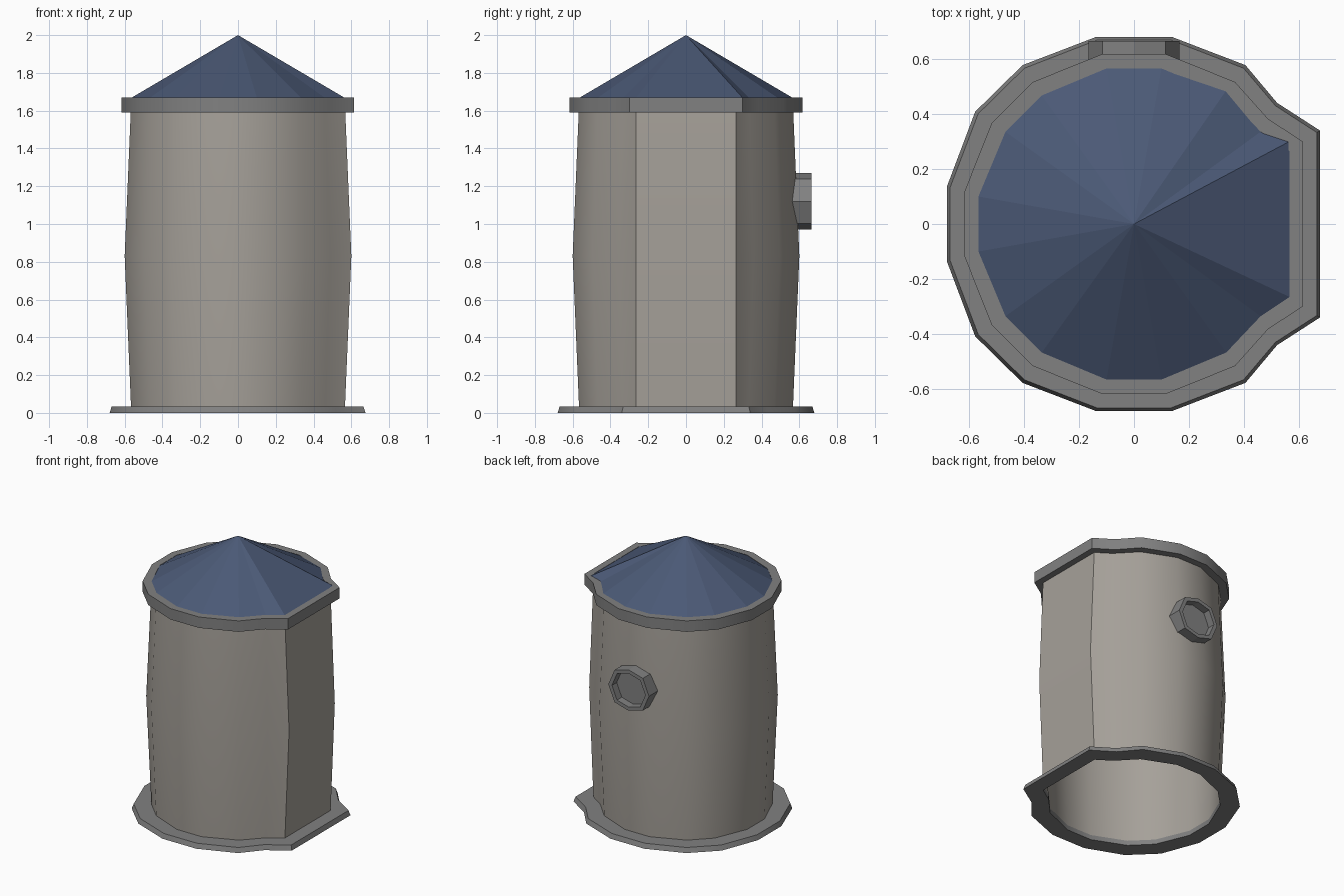
import bpy, bmesh, math
from mathutils import Vector

if "Cube" in bpy.data.objects:
    bpy.data.objects.remove(bpy.data.objects["Cube"])

# Half outlines (y > 0, from the +x bay round to -x): wall line and outer foot line
WALL = [(.565, .265), (.46, .335), (.335, .467), (.1, .565),
        (-.1, .565), (-.335, .467), (-.467, .335), (-.565, .1)]
FOOT = [(.675, .34), (.52, .44), (.405, .577), (.137, .68),
        (-.137, .68), (-.405, .577), (-.577, .408), (-.68, .135)]


def mirrored(half):
    return half + [(x, -y) for x, y in reversed(half)]


def outline(t, z, scale=1):
    """Plan outline between wall line (t=0) and foot line (t=1)."""
    return [Vector(((a[0] + (b[0] - a[0]) * t) * scale, (a[1] + (b[1] - a[1]) * t) * scale, z))
            for a, b in zip(mirrored(WALL), mirrored(FOOT))]


def material(name, rgb):
    m = bpy.data.materials.new(name)
    m.diffuse_color = (*rgb, 1)
    m.use_nodes = True
    m.node_tree.nodes["Principled BSDF"].inputs["Base Color"].default_value = m.diffuse_color
    return m


def loft(name, rings, mat, closed=False, cap_last=False, smooth=False):
    """Bridge successive rings of points into one mesh object."""
    bm = bmesh.new()
    rows = [[bm.verts.new(p) for p in r] for r in rings]
    pairs = list(zip(rows, rows[1:])) + ([(rows[-1], rows[0])] if closed else [])
    for a, b in pairs:
        n = len(a)
        for i in range(n):
            j = (i + 1) % n
            if len(b) == 1:
                bm.faces.new((a[i], a[j], b[0]))
            else:
                bm.faces.new((a[i], a[j], b[j], b[i]))
    if cap_last:
        bm.faces.new(rows[-1])
    if closed:
        bmesh.ops.recalc_face_normals(bm, faces=bm.faces)
    me = bpy.data.meshes.new(name)
    bm.to_mesh(me)
    bm.free()
    ob = bpy.data.objects.new(name, me)
    bpy.context.collection.objects.link(ob)
    me.materials.append(mat)
    if smooth:
        bpy.ops.object.select_all(action='DESELECT')
        ob.select_set(True)
        bpy.context.view_layer.objects.active = ob
        bpy.ops.object.shade_smooth_by_angle(angle=math.radians(30))
    return ob


stone = material("stone", (.38, .355, .32))
trim = material("trim", (.22, .22, .22))
slate = material("slate", (.07, .1, .18))

# Barrel wall: open shell, bulging at mid height (bay keeps its width)
middle = outline(0, .83, 1.062)
for i in (0, -1):
    middle[i].y = math.copysign(.265, middle[i].y)
loft("tower_wall", [outline(0, 0), middle, outline(0, 1.66)], stone, smooth=True)

# Foot ring and eave ring
loft("foot_ring", [outline(0, 0), outline(1, 0), outline(.9, .035), outline(0, .035)],
     trim, closed=True, smooth=True)
loft("eave_ring", [outline(0, 1.59), outline(.45, 1.59), outline(.45, 1.67), outline(0, 1.67)],
     trim, closed=True, smooth=True)

# Conical roof, with its slightly skewed bay corner
base = outline(0, 1.668)
base[0].y = .30
base[2].y = .485
loft("roof", [base, [Vector((0, 0, 2))]], slate)

# Back window: eight-sided frame with recessed pane
OCT = [(.165, 0), (.115, .118), (0, .15), (-.115, .118),
       (-.165, 0), (-.115, -.118), (0, -.15), (.115, -.118)]


def window_ring(s, y):
    return [Vector((-x * s, y, 1.12 + z * s)) for x, z in OCT]


loft("window_frame", [window_ring(1, .56), window_ring(1, .665),
                      window_ring(.82, .665), window_ring(.82, .61)],
     trim, cap_last=True)
